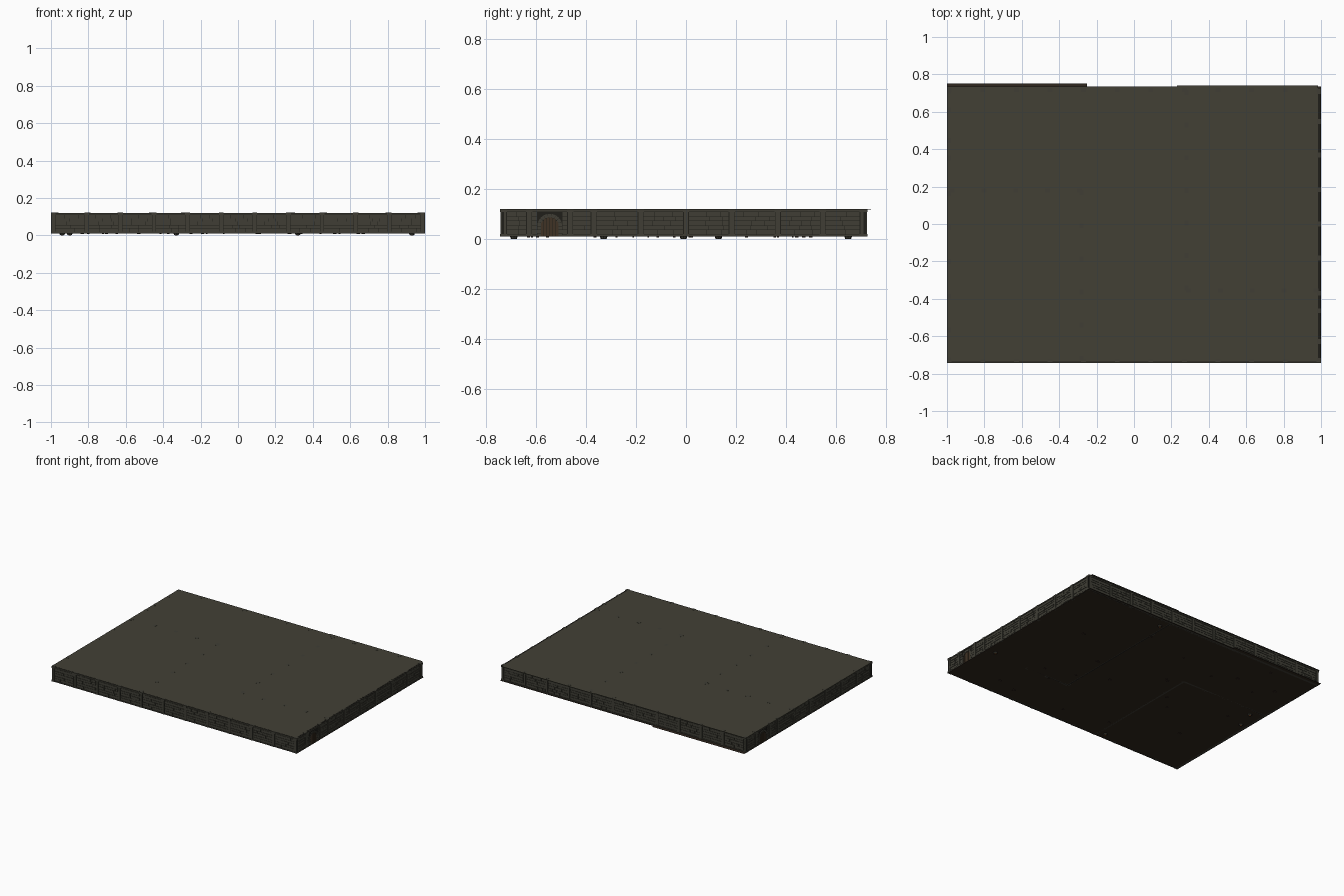
import bpy, bmesh, math, random
from mathutils import Matrix, Vector

if "Cube" in bpy.data.objects:
    bpy.data.objects.remove(bpy.data.objects["Cube"])

random.seed(4)
Z0, Z1 = 0.01, 0.12


def material(name, rgb):
    m = bpy.data.materials.new(name)
    m.diffuse_color = (*rgb, 1)
    m.use_nodes = True
    m.node_tree.nodes["Principled BSDF"].inputs["Base Color"].default_value = m.diffuse_color
    return m


STONE = material("stone", (0.05, 0.048, 0.036))
MORTAR = material("mortar", (0.014, 0.013, 0.01))
ROOF = material("roof_slab", (0.055, 0.051, 0.036))
FLOOR = material("floor_stone", (0.03, 0.02, 0.013))
WOOD = material("door_wood", (0.05, 0.032, 0.018))
EMBER = material("ember", (0.35, 0.12, 0.03))


def finish(name, bm, mat, matrix=None):
    me = bpy.data.meshes.new(name)
    bm.to_mesh(me)
    bm.free()
    me.materials.append(mat)
    ob = bpy.data.objects.new(name, me)
    if matrix is not None:
        ob.matrix_world = matrix
    bpy.context.collection.objects.link(ob)
    return ob


def box(bm, x0, x1, y0, y1, z0, z1):
    m = Matrix.Translation(((x0 + x1) / 2, (y0 + y1) / 2, (z0 + z1) / 2))
    m = m @ Matrix.Diagonal((x1 - x0, y1 - y0, z1 - z0, 1))
    bmesh.ops.create_cube(bm, size=1, matrix=m)


def courses(bm, a, b, gap=None):
    """Staggered stone blocks on both faces of a panel, with room for a door."""
    rows = [0.018, 0.038, 0.054, 0.074, 0.09, 0.110]
    for side in (-1, 1):
        for z0, z1 in zip(rows, rows[1:]):
            x = a
            while x < b - 0.004:
                e = min(b, x + random.uniform(0.035, 0.085))
                if b - e < 0.02:
                    e = b
                depth = random.uniform(0.0065, 0.0085)
                spans = [(x, e)]
                if gap:
                    spans = [(x, min(e, gap[0])), (max(x, gap[1]), e)]
                for s, t in spans:
                    if t - s > 0.006:
                        lo, hi = sorted((side * 0.004, side * depth))
                        box(bm, s + 0.001, t - 0.001, lo, hi, z0 + 0.001, z1 - 0.001)
                x = e


def doorway(name, cx, matrix):
    """Round-headed stone surround with a plank door."""
    bm, r0, r1, spring = bmesh.new(), 0.036, 0.05, 0.052
    for s in (-1, 1):
        for i in range(3):
            z = Z0 + i * 0.014
            a, b = sorted((cx + s * r0, cx + s * (r1 + 0.004 * (i % 2))))
            box(bm, a, b, -0.0095, 0.0095, z, z + 0.0132)
    n = 9
    for i in range(n):
        t0, t1 = (math.pi * (i + k) / n for k in (0.04, 0.96))
        ring = [(r0, t0), (r1, t0), (r1, t1), (r0, t1)]
        vs = [[bm.verts.new((cx + r * math.cos(t), y, spring + r * math.sin(t)))
               for r, t in ring] for y in (-0.0095, 0.0095)]
        bm.faces.new(vs[0])
        bm.faces.new(vs[1][::-1])
        for k in range(4):
            j = (k + 1) % 4
            bm.faces.new((vs[0][k], vs[1][k], vs[1][j], vs[0][j]))
    bmesh.ops.recalc_face_normals(bm, faces=bm.faces)
    finish(name + "_arch", bm, STONE, matrix)
    bm = bmesh.new()
    for i in range(6):
        x = -r0 + i * 0.012
        top = spring + math.sqrt(max(0, r0 ** 2 - (abs(x + 0.006)) ** 2))
        box(bm, cx + x + 0.0006, cx + x + 0.0114, -0.006, 0.006, Z0, top)
    finish(name + "_planks", bm, WOOD, matrix)


def wall(name, start, end, posts, door=None):
    """Wall run from start to end; posts and door are distances along it."""
    a, b = Vector((*start, 0)), Vector((*end, 0))
    d = b - a
    mat = Matrix.Translation(a) @ Matrix.Rotation(math.atan2(d.y, d.x), 4, 'Z')
    L = d.length
    core = bmesh.new()
    box(core, 0, L, -0.005, 0.005, Z0, Z1 + 0.0004)
    finish(name + "_core", core, MORTAR, mat)
    bm = bmesh.new()
    # plinth and coping
    if door:
        box(bm, 0, door - 0.05, -0.0085, 0.0085, Z0, 0.017)
        box(bm, door + 0.05, L, -0.0085, 0.0085, Z0, 0.017)
    else:
        box(bm, 0, L, -0.0085, 0.0085, Z0, 0.017)
    box(bm, 0, L, -0.0085, 0.0085, 0.111, Z1 - 0.0005)
    for p, q in zip(posts, posts[1:]):
        gap = (door - 0.05, door + 0.05) if door and p < door < q else None
        courses(bm, p + 0.011, q - 0.011, gap)
    finish(name + "_stones", bm, STONE, mat)
    # pilasters with base and cap
    bm = bmesh.new()
    for p in posts:
        box(bm, p - 0.009, p + 0.009, -0.0095, 0.0095, Z0, Z1)
        box(bm, p - 0.013, p + 0.013, -0.0105, 0.0105, Z0, 0.02)
        box(bm, p - 0.013, p + 0.013, -0.0105, 0.0105, 0.108, Z1 + 0.001)
    finish(name + "_pilasters", bm, STONE, mat)
    if door:
        doorway(name + "_door", door, mat)


def even(L, n, inset=0.012):
    return [inset + (L - 2 * inset) * i / n for i in range(n + 1)]


# outer walls
wall("front_wall", (-1, -0.734), (1, -0.734), even(2, 11))
wall("back_wall", (1, 0.716), (-1, 0.716), even(2, 11))
side_posts = [0.012, 0.113, 0.278, 0.372, 0.56, 0.742, 0.925, 1.11, 1.29, 1.45]
wall("right_wall", (0.9895, -0.742), (0.9895, 0.724), side_posts, 0.196)
wall("left_wall", (-0.9895, 0.724), (-0.9895, -0.742), side_posts, 0.196)

# partition walls of the two inner rooms
wall("left_room_side", (-0.28, -0.73), (-0.28, 0.18), even(0.91, 5))
wall("left_room_end", (-0.985, 0.18), (-0.28, 0.18), even(0.705, 4))
wall("right_room_side", (0.28, 0.715), (0.28, -0.355), even(1.07, 6))
wall("right_room_end", (0.985, -0.355), (0.28, -0.355), even(0.705, 4))


def slab(name, rects, z, mat):
    bm = bmesh.new()
    for x0, x1, y0, y1 in rects:
        box(bm, x0, x1, y0, y1, z - 0.0005, z + 0.0005)
    finish(name, bm, mat)


# thin roof and floor sheets
slab("roof", [(-1, -0.25, -0.735, 0.735), (-0.25, 0.23, -0.735, 0.735),
              (0.23, 0.985, -0.735, 0.741)], Z1, ROOF)
slab("floor", [(-1, -0.25, -0.738, 0.75), (-0.25, 0.23, -0.738, 0.735),
               (0.23, 1, -0.738, 0.735)], Z0 + 0.0005, FLOOR)

# braziers sunk slightly through the floor
for i, (x, y) in enumerate([(0.93, -0.33), (0.32, 0.65), (-0.33, -0.69),
                            (-0.94, -0.01), (-0.9, 0.13)]):
    for part, r, z0, z1, mat in (("bowl", 0.017, 0.001, 0.016, STONE),
                                 ("embers", 0.010, 0.0, 0.02, EMBER)):
        bm = bmesh.new()
        bmesh.ops.create_cone(bm, cap_ends=True, segments=8, radius1=r * 0.7,
                              radius2=r, depth=z1 - z0,
                              matrix=Matrix.Translation((x, y, (z0 + z1) / 2)))
        finish(f"brazier_{part}_{i}", bm, mat)

# loose rubble under the floor edge
bm = bmesh.new()
for i in range(24):
    x, y = random.uniform(-0.9, 0.9), random.uniform(-0.65, 0.65)
    s = random.uniform(0.004, 0.01)
    box(bm, x - s, x + s, y - s * 0.7, y + s * 0.7, 0.006, 0.014)
finish("floor_rubble", bm, FLOOR)
